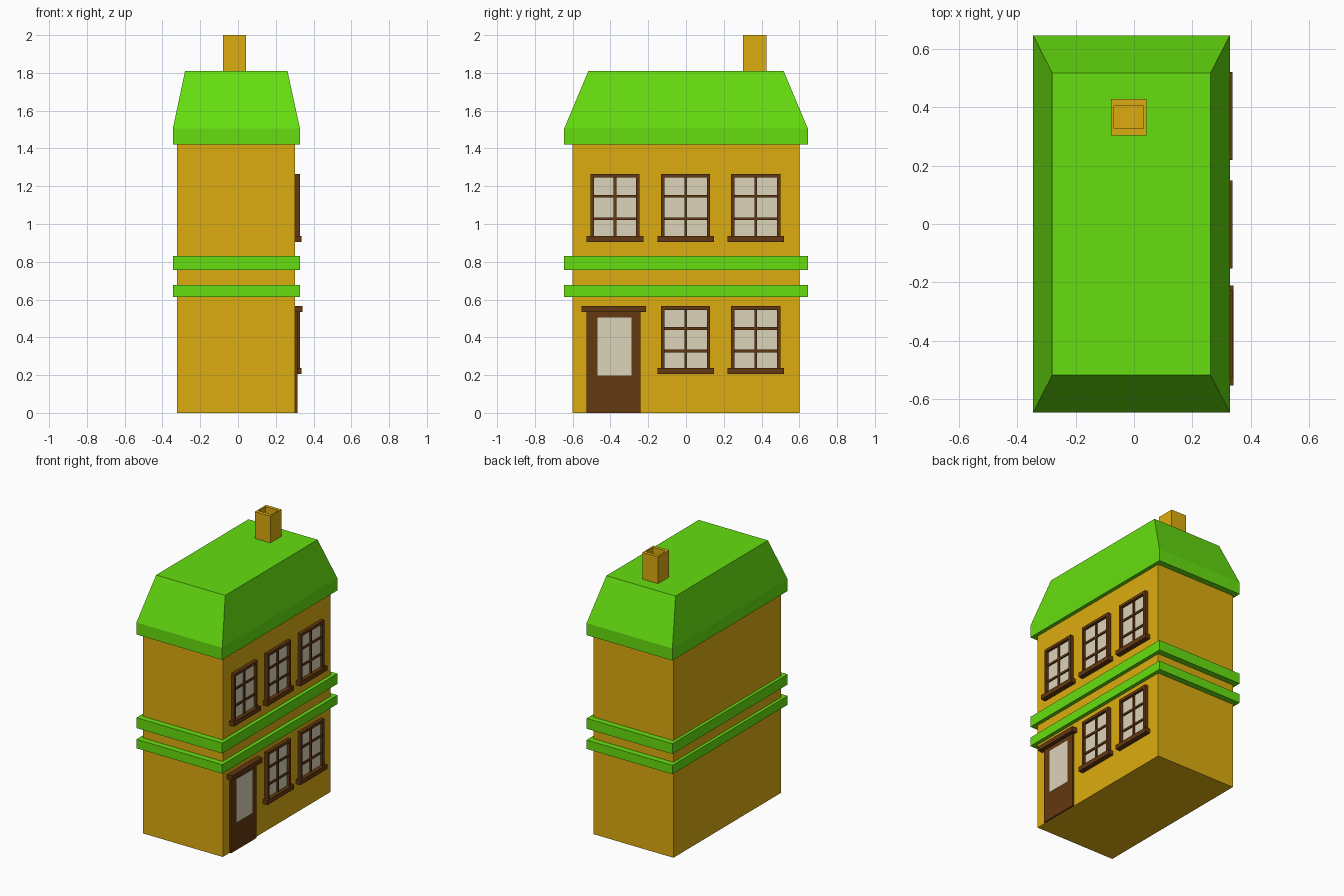
import bpy
import bmesh

if "Cube" in bpy.data.objects:
    bpy.data.objects.remove(bpy.data.objects["Cube"])


def material(name, rgb):
    m = bpy.data.materials.new(name)
    m.diffuse_color = (*rgb, 1.0)
    m.use_nodes = True
    m.node_tree.nodes["Principled BSDF"].inputs["Base Color"].default_value = m.diffuse_color
    return m


WALL = material("ochre wall", (0.72, 0.415, 0.005))
GREEN = material("lime green trim", (0.132, 0.73, 0.005))
BROWN = material("dark brown wood", (0.125, 0.04, 0.005))
GLASS = material("pale glass", (0.72, 0.655, 0.49))


def add_loft(bm, rings):
    """Closed solid through rectangular rings (x0, x1, y0, y1, z)."""
    loops = [[bm.verts.new(p) for p in ((x0, y0, z), (x1, y0, z), (x1, y1, z), (x0, y1, z))]
             for x0, x1, y0, y1, z in rings]
    bm.faces.new(loops[0][::-1])
    bm.faces.new(loops[-1])
    for a, b in zip(loops, loops[1:]):
        for i in range(4):
            j = (i + 1) % 4
            bm.faces.new((a[i], a[j], b[j], b[i]))


def add_box(bm, x0, x1, y0, y1, z0, z1):
    add_loft(bm, [(x0, x1, y0, y1, z0), (x0, x1, y0, y1, z1)])


def finish(bm, name, mat):
    me = bpy.data.meshes.new(name)
    bm.to_mesh(me)
    bm.free()
    me.materials.append(mat)
    ob = bpy.data.objects.new(name, me)
    bpy.context.collection.objects.link(ob)
    return ob


def boxes(name, mat, *dims):
    bm = bmesh.new()
    for d in dims:
        add_box(bm, *d)
    return finish(bm, name, mat)


def loft(name, mat, rings):
    bm = bmesh.new()
    add_loft(bm, rings)
    return finish(bm, name, mat)


FACE = 0.302                              # x of the wall with door and windows
EAVES = (-0.345, 0.328, -0.645, 0.645)    # outline shared by roof and bands

# Walls
boxes("walls", WALL, (-0.323, FACE, -0.602, 0.602, 0, 1.43))

# Roof with a vertical eave and sloped sides up to a flat top
loft("roof", GREEN, [(*EAVES, 1.42), (*EAVES, 1.505),
                     (-0.28, 0.262, -0.517, 0.517, 1.81)])

# Bands between the floors
for name, z0, z1 in (("lower_band", 0.614, 0.677), ("upper_band", 0.757, 0.83)):
    boxes(name, GREEN, (*EAVES, z0, z1))

# Hollow chimney
outer = (-0.079, 0.042, 0.302, 0.427)
inner = (-0.068, 0.032, 0.326, 0.404)
loft("chimney", WALL, [(*outer, 1.80), (*outer, 2.0), (*inner, 2.0), (*inner, 1.83)])


def window(name, yc, z):
    """Window whose sill starts at height z, centred on yc."""
    w, t, bar = 0.13, 0.018, 0.007
    bottom, top = z + 0.032, z + 0.361
    front, mid, back = 0.327, 0.318, FACE - 0.01
    parts = [
        (back, front, yc - w, yc - w + t, bottom, top),
        (back, front, yc + w - t, yc + w, bottom, top),
        (back, front, yc - w + t, yc + w - t, top - 0.02, top),
        (back, 0.337, yc - 0.15, yc + 0.15, z, bottom),        # sill
        (back, mid, yc - bar, yc + bar, bottom, top - 0.02),   # upright bar
    ]
    for h in (z + 0.123, z + 0.242):                           # cross bars
        parts.append((back, mid - 0.0005, yc - w + t, yc + w - t, h - bar, h + bar))
    boxes(name + "_frame", BROWN, *parts)
    boxes(name + "_glass", GLASS,
          (back, 0.309, yc - w + t, yc + w - t, bottom, top - 0.02))


# Three windows upstairs, two beside the door
columns = (-0.376, -0.002, 0.369)
for i, y in enumerate(columns):
    window(f"upper_window_{i + 1}", y, 0.904)
for i, y in enumerate(columns[1:]):
    window(f"lower_window_{i + 1}", y, 0.205)

# Door with lintel and glass pane
boxes("door", BROWN, (FACE - 0.01, 0.314, -0.527, -0.241, 0, 0.534))
boxes("door_lintel", BROWN, (FACE - 0.01, 0.341, -0.553, -0.211, 0.533, 0.566))
boxes("door_glass", GLASS, (0.312, 0.316, -0.468, -0.288, 0.197, 0.504))
